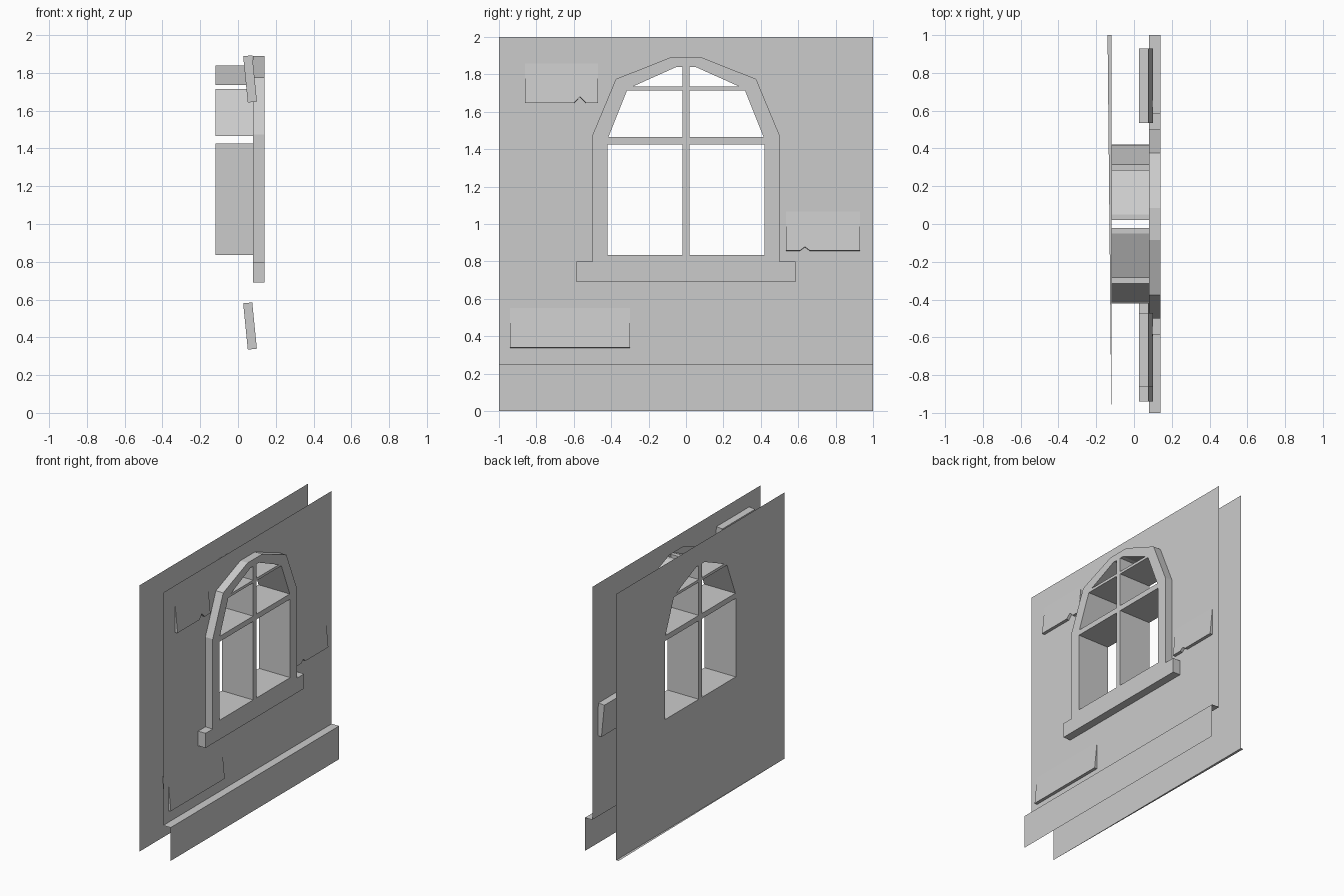
import bpy, bmesh
from mathutils import Vector

if "Cube" in bpy.data.objects:
    bpy.data.objects.remove(bpy.data.objects["Cube"])

FRONT, WALL, BACK = 0.14, 0.079, -0.12


def finish(name, bm):
    me = bpy.data.meshes.new(name)
    bm.to_mesh(me)
    bm.free()
    ob = bpy.data.objects.new(name, me)
    bpy.context.collection.objects.link(ob)
    return ob


def sheet(bm, x, loops, facing):
    """Flat sheet at x: first loop is the outline, the others are holes."""
    edges = []
    for loop in loops:
        vs = [bm.verts.new((x, y, z)) for y, z in loop]
        edges += [bm.edges.new((vs[i - 1], vs[i])) for i in range(len(vs))]
    res = bmesh.ops.triangle_fill(bm, use_beauty=True, edges=edges,
                                  normal=Vector((facing, 0, 0)))
    for f in res["geom"]:
        if isinstance(f, bmesh.types.BMFace):
            f.normal_update()
            if f.normal.x * facing < 0:
                f.normal_flip()


def band(bm, loop, x0, x1, outward):
    """Side walls that follow a counter-clockwise loop from x0 to x1."""
    n = len(loop)
    a = [bm.verts.new((x0, *p)) for p in loop]
    b = [bm.verts.new((x1, *p)) for p in loop]
    for i in range(n):
        j = (i + 1) % n
        q = (a[i], a[j], b[j], b[i])
        bm.faces.new(q if outward else q[::-1])


def mirror(loop):
    return [(-y, z) for y, z in reversed(loop)]


def rect(y0, y1, z0, z1):
    return [(y0, z0), (y1, z0), (y1, z1), (y0, z1)]


# Profiles in (y, z)
half = [(0.585, 0.69), (0.585, 0.80), (0.50, 0.80), (0.50, 1.475),
        (0.375, 1.775), (0.085, 1.89)]
outline = half + mirror(half)
panes = [rect(0.02, 0.42, 0.835, 1.425),
         [(0.02, 1.465), (0.415, 1.465), (0.315, 1.715), (0.02, 1.715)],
         [(0.02, 1.735), (0.285, 1.735), (0.05, 1.84), (0.02, 1.84)]]
panes += [mirror(p) for p in panes]

# Outer wall face, open behind the window frame
bm = bmesh.new()
sheet(bm, WALL, [rect(-1, 1, 0.25, 2), outline], 1)
finish("outer_wall", bm)

# Inner wall face with pane openings, and its thin floor sliver
bm = bmesh.new()
sheet(bm, BACK, [rect(-1, 1, 0, 2)] + panes, -1)
bm.faces.new([bm.verts.new(p) for p in
              [(BACK, 1, 0), (BACK, -1, 0), (-0.14, 1, 0)]])
finish("inner_wall", bm)

# Raised window frame with sill and muntins
bm = bmesh.new()
sheet(bm, FRONT, [outline] + panes, 1)
band(bm, outline, WALL, FRONT, True)
finish("window_frame", bm)

# Pane reveals running through the wall
bm = bmesh.new()
for p in panes:
    band(bm, p, BACK, FRONT, False)
finish("window_reveals", bm)

# Base course: front face and ledge
bm = bmesh.new()
sheet(bm, FRONT, [rect(-1, 1, 0, 0.25)], 1)
bm.faces.new([bm.verts.new(p) for p in
              [(WALL, -1, 0.25), (FRONT, -1, 0.25), (FRONT, 1, 0.25), (WALL, 1, 0.25)]])
finish("base_course", bm)


# Tilted bricks poking out of the wall, some with a chipped lower edge
def brick(name, y0, y1, z0, chip=None):
    prof = [(y0, 0)]
    if chip:
        c, w, h = chip
        prof += [(c - w, 0), (c, h), (c + w, 0)]
    prof += [(y1, 0), (y1, 0.245), (y0, 0.245)]
    bm = bmesh.new()
    layers = []
    for x, dz in ((0.052, -0.005), (0.10, 0)):
        layers.append([bm.verts.new((x - 0.1 * h, y, z0 + h + dz)) for y, h in prof])
    a, b = layers
    bm.faces.new(b)
    bm.faces.new(a[::-1])
    for i in range(len(a)):
        j = (i + 1) % len(a)
        bm.faces.new((a[i], a[j], b[j], b[i]))
    finish(name, bm)


brick("brick_low", -0.94, -0.30, 0.34)
brick("brick_side", 0.535, 0.93, 0.858, (0.636, 0.027, 0.02))
brick("brick_high", -0.86, -0.47, 1.648, (-0.567, 0.032, 0.033))
